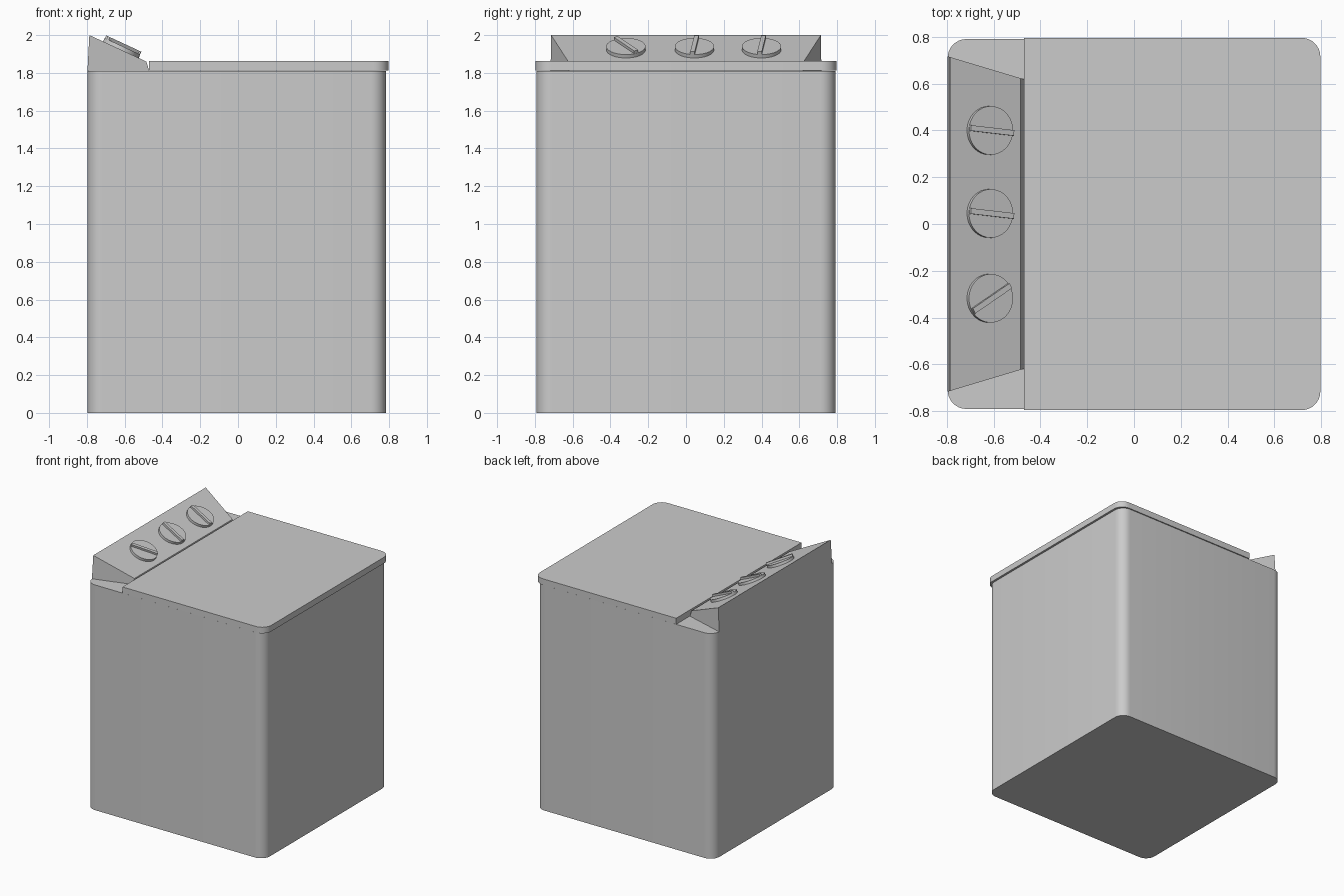
import bpy, bmesh
from math import cos, sin, radians, atan2
from mathutils import Matrix

if "Cube" in bpy.data.objects:
    bpy.data.objects.remove(bpy.data.objects["Cube"])


def make(name, bm, smooth=False):
    bmesh.ops.recalc_face_normals(bm, faces=bm.faces)
    mesh = bpy.data.meshes.new(name)
    bm.to_mesh(mesh)
    bm.free()
    obj = bpy.data.objects.new(name, mesh)
    bpy.context.collection.objects.link(obj)
    if smooth:
        bpy.ops.object.select_all(action='DESELECT')
        obj.select_set(True)
        bpy.context.view_layer.objects.active = obj
        bpy.ops.object.shade_smooth_by_angle(angle=radians(30))
    return obj


def rounded_outline(x0, x1, y, r_back, r_front, n=8):
    """Rectangle outline with separate corner radii at the x0 and x1 ends."""
    pts = []
    corners = [(x1, y, r_front, 0), (x0, y, r_back, 90),
               (x0, -y, r_back, 180), (x1, -y, r_front, 270)]
    for cx, cy, r, start in corners:
        if r == 0:
            pts.append((cx, cy))
            continue
        ox = cx - r if cx == x1 else cx + r
        oy = cy - r if cy > 0 else cy + r
        for i in range(n + 1):
            a = radians(start + 90 * i / n)
            pts.append((ox + r * cos(a), oy + r * sin(a)))
    return pts


def prism(name, outline, z0, z1, smooth=True):
    bm = bmesh.new()
    face = bm.faces.new([bm.verts.new((x, y, z0)) for x, y in outline])
    ext = bmesh.ops.extrude_face_region(bm, geom=[face], use_keep_orig=True)
    for v in ext['geom']:
        if isinstance(v, bmesh.types.BMVert):
            v.co.z = z1
    return make(name, bm, smooth)


# Cabinet and lid
prism("cabinet", rounded_outline(-0.797, 0.783, 0.791, 0.08, 0.08), 0, 1.81)
prism("lid", rounded_outline(-0.47, 0.797, 0.796, 0, 0.08), 1.813, 1.862)

# Control console: sloped profile, narrowing towards the lid
profile = [(-0.797, 1.81), (-0.47, 1.81), (-0.485, 1.86), (-0.787, 2.0)]
bm = bmesh.new()
ends = []
for side in (-1, 1):
    ends.append([bm.verts.new((x, side * (0.717 - 0.3 * (x + 0.797)), z)) for x, z in profile])
    bm.faces.new(ends[-1])
for i in range(4):
    j = (i + 1) % 4
    bm.faces.new((ends[0][i], ends[0][j], ends[1][j], ends[1][i]))
make("control_console", bm)

# Dials on the slope, each a disc with a grip bar
tilt = atan2(0.14, 0.302)
for n, (y, turn) in enumerate([(0.40, -6), (0.045, -6), (-0.318, 32)], 1):
    x = -0.62
    z = 2.0 - (x + 0.787) * 0.14 / 0.302
    place = (Matrix.Translation((x, y, z)) @ Matrix.Rotation(tilt, 4, 'Y')
             @ Matrix.Rotation(radians(turn), 4, 'Z'))
    bm = bmesh.new()
    bmesh.ops.create_cone(bm, cap_ends=True, segments=40, radius1=0.104, radius2=0.104,
                          depth=0.03, matrix=place @ Matrix.Translation((0, 0, 0.005)))
    make(f"dial_{n}", bm, True)
    bm = bmesh.new()
    bmesh.ops.create_cube(bm, size=1, matrix=place @ Matrix.Translation((0, 0, 0.024))
                          @ Matrix.Diagonal((0.204, 0.024, 0.024, 1)))
    make(f"dial_grip_{n}", bm)
